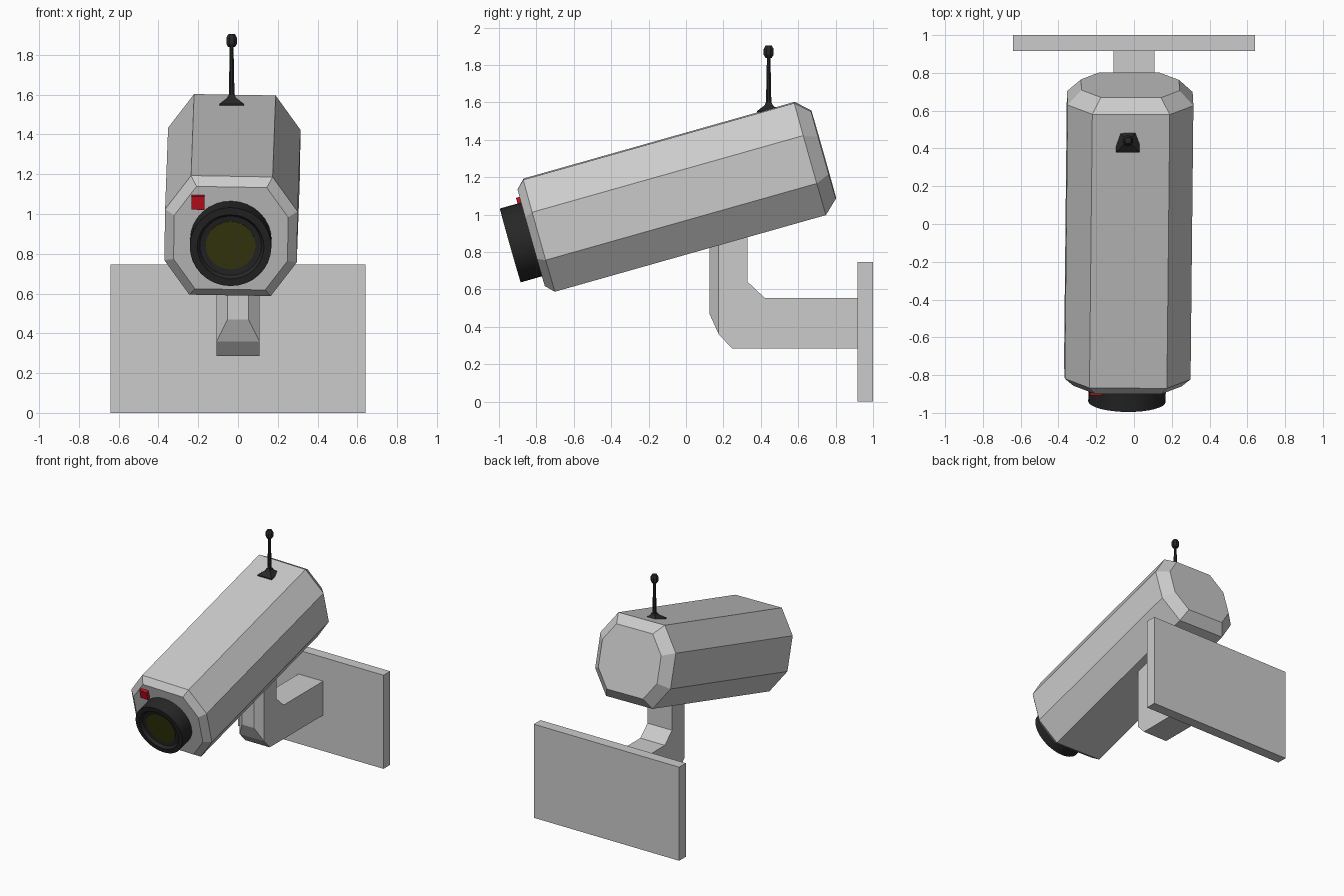
import bpy, bmesh, math
from mathutils import Matrix, Vector

if "Cube" in bpy.data.objects:
    bpy.data.objects.remove(bpy.data.objects["Cube"])


def material(name, rgb):
    m = bpy.data.materials.new(name)
    m.diffuse_color = (*rgb, 1)
    m.use_nodes = True
    m.node_tree.nodes["Principled BSDF"].inputs["Base Color"].default_value = m.diffuse_color
    return m


black = material("black_plastic", (0.02, 0.02, 0.02))
glass = material("dark_glass", (0.04, 0.045, 0.005))
red = material("red_light", (0.6, 0.005, 0.015))

# tilted frame of the housing: local -y looks out through the lens
ay = Vector((0.01, 0.962, 0.272)).normalized()
ax = Vector((1, -0.008, -0.018))
ax = (ax - ay * ax.dot(ay)).normalized()
az = ax.cross(ay)
TILT = Matrix.Translation((-0.028, -0.06, 1.095)) @ Matrix((ax, ay, az)).transposed().to_4x4()


def finish(bm, name, mat=None, matrix=None):
    bmesh.ops.recalc_face_normals(bm, faces=bm.faces[:])
    if matrix:
        bm.transform(matrix)
    me = bpy.data.meshes.new(name)
    bm.to_mesh(me)
    bm.free()
    ob = bpy.data.objects.new(name, me)
    bpy.context.collection.objects.link(ob)
    if mat:
        me.materials.append(mat)
    return ob


def loft(name, rings, mat=None, matrix=None):
    """Skin a list of equal-length rings and cap both ends."""
    bm = bmesh.new()
    vs = [[bm.verts.new(p) for p in r] for r in rings]
    n = len(vs[0])
    for a, b in zip(vs, vs[1:]):
        for i in range(n):
            j = (i + 1) % n
            bm.faces.new((a[i], a[j], b[j], b[i]))
    bm.faces.new(vs[0])
    bm.faces.new(vs[-1])
    return finish(bm, name, mat, matrix)


def box(name, center, size, mat=None, matrix=None):
    bm = bmesh.new()
    bmesh.ops.create_cube(bm, size=1, matrix=Matrix.Translation(center) @ Matrix.Diagonal((*size, 1)))
    return finish(bm, name, mat, matrix)


def circle(r, n, phase=0):
    return [(r * math.cos(2 * math.pi * (i + phase) / n),
             r * math.sin(2 * math.pi * (i + phase) / n)) for i in range(n)]


def smooth(ob):
    bpy.ops.object.select_all(action='DESELECT')
    ob.select_set(True)
    bpy.context.view_layer.objects.active = ob
    bpy.ops.object.shade_smooth_by_angle(angle=math.radians(30))


# octagonal housing with chamfered ends
W, H, w, h = 0.333, 0.311, 0.205, 0.133
octagon = [(W, h), (w, H), (-w, H), (-W, h), (-W, -h), (-w, -H), (w, -H), (W, -h)]
loft("housing", [[(x * s, y, z * s) for x, z in octagon]
                 for y, s in ((-0.797, 0.86), (-0.753, 1), (0.753, 1), (0.827, 0.78))],
     matrix=TILT)

# lens barrel with recessed funnel, and the glass
barrel = [(0.205, -0.76), (0.205, -0.917), (0.168, -0.917), (0.155, -0.895), (0.125, -0.89)]
smooth(loft("lens_barrel", [[(x, y, z - 0.011) for x, z in circle(r, 32)] for r, y in barrel],
            black, TILT))
loft("lens_glass", [[(x, y, z - 0.011) for x, z in circle(0.125, 32)] for y in (-0.88, -0.893)],
     glass, TILT)

# red indicator
box("indicator_light", (-0.168, -0.80, 0.187), (0.065, 0.04, 0.07), red, TILT)

# antenna: square foot, slim mast, faceted tip
at = Vector((-0.032, 0.442, 0))


def upright(name, profile, n, phase):
    loft(name, [[(x + at.x, y + at.y, z) for x, y in circle(r, n, phase)] for r, z in profile], black)


upright("antenna_foot", [(0.088, 1.545), (0.088, 1.553), (0.03, 1.585), (0.022, 1.60)], 4, 0.5)
upright("antenna_mast", [(0.016, 1.58), (0.010, 1.85)], 8, 0.5)
upright("antenna_tip", [(0.018, 1.838), (0.029, 1.855), (0.029, 1.885), (0.018, 1.904)], 8, 0.5)

# bracket: extruded elbow profile with a tapered front facing
bm = bmesh.new()
elbow = [(0.175, 0.88), (0.175, 0.36), (0.245, 0.285), (0.93, 0.285),
         (0.93, 0.555), (0.42, 0.555), (0.33, 0.64), (0.33, 0.93)]
sides = [[bm.verts.new((x, y, z)) for y, z in elbow] for x in (-0.108, 0.108)]
for i in range(8):
    j = (i + 1) % 8
    f = bm.faces.new((sides[0][i], sides[0][j], sides[1][j], sides[1][i]))
    if i == 0:
        front = f
bm.faces.new(sides[0])
bm.faces.new(sides[1])
new = bmesh.ops.extrude_face_region(bm, geom=[front])["geom"]
for v in (g for g in new if isinstance(g, bmesh.types.BMVert)):
    v.co.x *= 0.48
    v.co.y -= 0.05
    if v.co.z < 0.5:
        v.co.z = 0.47
bmesh.ops.delete(bm, geom=[f for f in [front] if f.is_valid], context='FACES_ONLY')
finish(bm, "bracket_arm")

# wall plate
box("wall_plate", (0, 0.958, 0.3725), (1.28, 0.084, 0.745))
